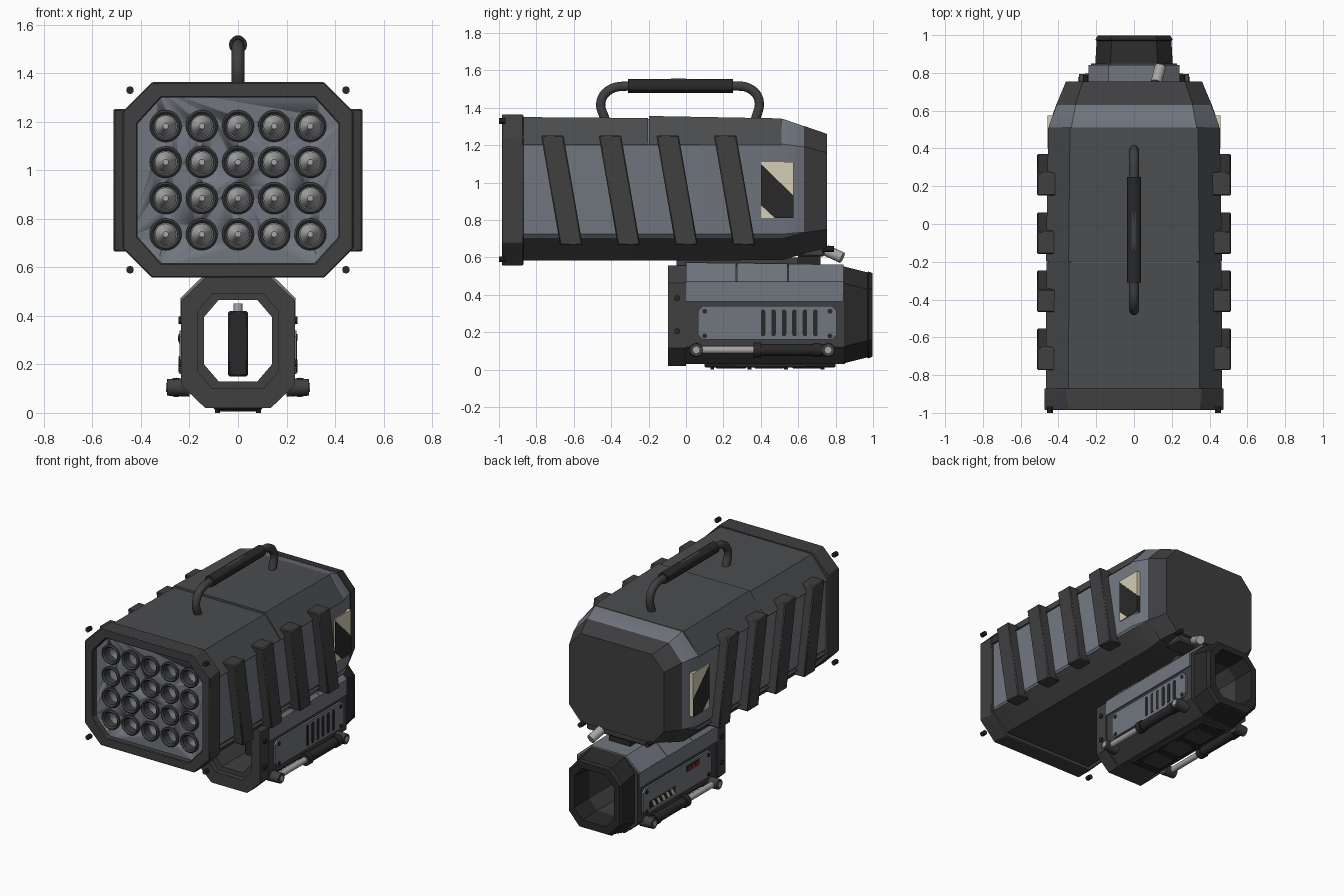
import bpy, bmesh, math
from mathutils import Vector

if "Cube" in bpy.data.objects:
    bpy.data.objects.remove(bpy.data.objects["Cube"])


def material(name, r, g, b):
    m = bpy.data.materials.new(name)
    m.diffuse_color = (r, g, b, 1)
    m.use_nodes = True
    m.node_tree.nodes["Principled BSDF"].inputs["Base Color"].default_value = m.diffuse_color
    return m


DARK = material("dark", .05, .05, .053)
COVER = material("cover", .068, .073, .077)
BLACK = material("black", .022, .022, .023)
GREY = material("grey", .165, .18, .21)
METAL = material("metal", .38, .38, .38)
CREAM = material("cream", .66, .62, .46)
RED = material("red", .4, .03, .03)


def finish(name, bm, mat, bevel=0):
    bmesh.ops.recalc_face_normals(bm, faces=bm.faces)
    me = bpy.data.meshes.new(name)
    bm.to_mesh(me)
    bm.free()
    ob = bpy.data.objects.new(name, me)
    bpy.context.collection.objects.link(ob)
    me.materials.append(mat)
    if bevel:
        b = ob.modifiers.new("bevel", "BEVEL")
        b.width, b.segments = bevel, 1
    return ob


def loft(name, rings, mat, loop=False, bevel=0):
    """Skin matching rings; loop joins last to first, otherwise ends are capped."""
    bm = bmesh.new()
    vs = [[bm.verts.new(p) for p in r] for r in rings]
    n = len(vs[0])
    for a, b in zip(vs, vs[1:] + (vs[:1] if loop else [])):
        for i in range(n):
            bm.faces.new((a[i], a[(i + 1) % n], b[(i + 1) % n], b[i]))
    if not loop:
        bm.faces.new(vs[0])
        bm.faces.new(vs[-1])
    return finish(name, bm, mat, bevel)


def octo(y, hx, z0, z1, cx, cz):
    half = [(hx - cx, z0), (hx, z0 + cz), (hx, z1 - cz), (hx - cx, z1)]
    return [(x, y, z) for x, z in half + [(-x, z) for x, z in half[::-1]]]


def arch(y, hx, zside, ztop, cx, t):
    s = math.copysign(t, ztop - zside)
    half = [(hx - cx - t / 2, ztop - s), (hx - t, zside), (hx, zside), (hx - cx, ztop)]
    order = [half[0], half[1], half[2], half[3]]
    return [(x, y, z) for x, z in order + [(-x, z) for x, z in order[::-1]]]


def prism(name, pts, x0, x1, mat, bevel=0):
    return loft(name, [[(x, y, z) for y, z in pts] for x in (x0, x1)], mat, bevel=bevel)


def box(name, x0, x1, y0, y1, z0, z1, mat, bevel=0):
    return prism(name, [(y0, z0), (y1, z0), (y1, z1), (y0, z1)], x0, x1, mat, bevel)


def rods(name, specs, mat, seg=20):
    """One object holding cones/cylinders (start, end, radius1, radius2)."""
    bm = bmesh.new()
    for p, q, r1, r2 in specs:
        p, q = Vector(p), Vector(q)
        m = (q - p).to_track_quat('Z', 'Y').to_matrix().to_4x4()
        m.translation = (p + q) / 2
        bmesh.ops.create_cone(bm, cap_ends=True, segments=seg, radius1=r1, radius2=r2,
                              depth=(q - p).length, matrix=m)
    return finish(name, bm, mat)


# main housing, with the launch tubes bored into its front face
core = loft("main_housing", [octo(-.945, .455, .59, 1.34, .12, .135), octo(.52, .45, .59, 1.34, .12, .135),
                             octo(.635, .408, .625, 1.30, .10, .11)], GREY)
cells = [((i - 2) * .149, .736 + j * .1487) for i in range(5) for j in range(4)]
cutter = rods("tube_cutter", [((x, -1.1, z), (x, -.66, z), .05, .05) for x, z in cells], GREY)
cutter.hide_render = True
cutter.hide_viewport = False
cutter.display_type = 'WIRE'
cut = core.modifiers.new("bores", "BOOLEAN")
cut.object, cut.operation, cut.solver = cutter, 'DIFFERENCE', 'EXACT'


def circle(x, y, z, r, n=24):
    return [(x + r * math.cos(2 * math.pi * k / n), y, z + r * math.sin(2 * math.pi * k / n)) for k in range(n)]


# tube rims and projectile tips
for x, z in cells:
    loft("tube_rim", [circle(x, -.94, z, .066), circle(x, -.958, z, .066), circle(x, -.965, z, .058),
                      circle(x, -.955, z, .047), circle(x, -.90, z, .047)], DARK, loop=True)
rods("projectile_bodies", [((x, -.66, z), (x, -.75, z), .044, .044) for x, z in cells], GREY)
rods("projectile_tips", [((x, -.75, z), (x, -.82, z), .044, .012) for x, z in cells], METAL)

# front frame and its corner bolts
loft("front_frame", [octo(-.985, .475, .557, 1.363, .12, .12), octo(-.87, .475, .557, 1.363, .12, .12),
                     octo(-.87, .415, .617, 1.30, .10, .11), octo(-.985, .415, .617, 1.30, .10, .11)],
     DARK, loop=True, bevel=.005)
rods("frame_bolts", [((s * .445, -1, z), (s * .445, -.965, z), .016, .016)
                     for s in (1, -1) for z in (.59, 1.33)], BLACK, 10)

# roof covers, belly cover and rear cap
loft("roof_cover_front", [arch(-.87, .467, 1.2, 1.35, .12, .03), arch(-.203, .464, 1.2, 1.345, .12, .03)], COVER)
loft("roof_cover_rear", [arch(-.198, .466, 1.2, 1.356, .12, .03), arch(.51, .454, 1.2, 1.343, .115, .03)], COVER)
loft("belly_cover", [arch(-.87, .462, .70, .583, .12, .03), arch(.51, .454, .70, .585, .12, .03),
                     arch(.635, .411, .735, .62, .10, .03)], DARK)
loft("rear_cap", [octo(.63, .412, .622, 1.303, .10, .11), octo(.755, .36, .65, 1.26, .09, .10)], DARK)

for s in (1, -1):
    # slanted side ribs
    for k in range(4):
        y = -.775 + .308 * k
        prism("side_rib", [(y, 1.253), (y + .12, 1.253), (y + .222, .665), (y + .102, .665)],
              s * .40, s * .513, DARK, .006)
    # hazard plate with a dark diagonal band
    box("hazard_plate", s * .42, s * .457, .40, .575, .81, 1.11, CREAM)
    prism("hazard_band", [(.40, 1.10), (.575, .93), (.575, .81), (.475, .81), (.40, .88)], s * .43, s * .459, BLACK)

# carry handle
cu = bpy.data.curves.new("carry_handle", 'CURVE')
cu.dimensions, cu.bevel_depth, cu.bevel_resolution, cu.use_fill_caps = '3D', .026, 3, True
sp = cu.splines.new('BEZIER')
path = [(-.43, 1.33), (-.455, 1.43), (-.41, 1.495), (-.30, 1.517), (.24, 1.517), (.345, 1.5), (.39, 1.44), (.37, 1.33)]
sp.bezier_points.add(len(path) - 1)
for p, (y, z) in zip(sp.bezier_points, path):
    p.co = (0, y, z)
    p.handle_left_type = p.handle_right_type = 'AUTO'
sp.resolution_u = 6
cu.materials.append(DARK)
bpy.context.collection.objects.link(bpy.data.objects.new("carry_handle", cu))
rods("handle_grip", [((0, -.31, 1.517), (0, .25, 1.517), .038, .038)], BLACK, 12)

# lower unit: hollow sleeve, front collar, rear muzzle
hole = (.14, .13, .465, .06, .07)
loft("lower_sleeve", [octo(-.02, .228, .03, .55, .10, .09), octo(.85, .228, .03, .55, .10, .09),
                      octo(.85, *hole), octo(-.02, *hole)], DARK, loop=True)
loft("lower_collar", [octo(-.095, .235, .02, .557, .10, .095), octo(0, .235, .02, .557, .10, .095),
                      octo(0, *hole), octo(-.06, *hole), octo(-.06, .165, .10, .49, .06, .07),
                      octo(-.095, .165, .10, .49, .06, .07)], DARK, loop=True)
loft("muzzle", [octo(.85, .205, .035, .55, .08, .09), octo(.97, .198, .065, .52, .08, .09),
                octo(.975, .205, .06, .525, .08, .09), octo(.998, .192, .07, .515, .08, .09),
                octo(.998, .15, .12, .475, .06, .07), octo(.85, *hole)], BLACK, loop=True)
for y0, y1, h in ((0, .268, .573), (.272, .543, .57), (.547, .843, .565)):
    loft("lower_top_cover", [arch(y0, .24, .47, h, .105, .02), arch(y1, .24, .47, h - .004, .105, .02)], GREY)
for s in (1, -1):
    box("lower_shoulder", s * .20, s * .238, 0, .843, .365, .472, GREY)

# inner grip
box("inner_grip", -.042, .042, .13, .25, .15, .42, BLACK, .008)
rods("grip_button", [((0, .19, .41), (0, .19, .45), .02, .018)], METAL, 12)


def slot(y, z0, z1, r):
    arc = [math.pi * k / 6 for k in range(7)]
    return ([(y + r * math.cos(a), z1 - r + r * math.sin(a)) for a in arc] +
            [(y - r * math.cos(a), z0 + r - r * math.sin(a)) for a in arc])


c = .025
plate = [(.065 + c, .16), (.805 - c, .16), (.805, .16 + c), (.805, .34 - c),
         (.805 - c, .34), (.065 + c, .34), (.065, .34 - c), (.065, .16 + c)]
for s in (1, -1):
    # side plate with screws
    prism("side_plate", plate, s * .21, s * .241, GREY)
    rods("plate_screws", [((s * .23, y, z), (s * .246, y, z), .013, .013)
                          for y in (.1, .77) for z in (.18, .312)], BLACK, 10)
    rods("collar_screws", [((s * .22, -.047, z), (s * .245, -.047, z), .016, .016)
                           for z in (.205, .382)], BLACK, 10)
    # damper strut
    rods("strut_rod", [((s * .255, .05, .105), (s * .255, .40, .105), .02, .02)], METAL)
    rods("strut_cylinder", [((s * .255, .36, .105), (s * .255, .76, .105), .032, .032),
                            ((s * .255, .36, .105), (s * .255, .40, .105), .04, .04),
                            ((s * .255, .68, .105), (s * .255, .72, .105), .038, .038)], BLACK)
    rods("strut_mounts", [((s * .20, y, .105), (s * .292, y, .105), .038, .034) for y in (.055, .76)], DARK)
    rods("strut_pins", [((s * .28, y, .105), (s * .296, y, .105), .018, .018) for y in (.055, .76)], METAL, 12)

# right vents, left status lights and warning stripes
for k in range(6):
    prism("vent_slot", slot(.412 + k * .056, .178, .322, .012), .23, .244, BLACK)
box("light_panel", -.244, -.23, .20, .34, .285, .325, BLACK)
for k in range(3):
    box("status_light", -.248, -.235, .215 + k * .042, .24 + k * .042, .295, .315, RED)
box("warning_strip", -.243, -.23, .46, .74, .185, .235, BLACK)
for k in range(5):
    y = .47 + k * .05
    prism("warning_stripe", [(y, .188), (y + .025, .188), (y + .05, .232), (y + .025, .232)], -.245, -.235, CREAM)

# underside plate with recess panels and screws
box("bottom_plate", -.10, .10, .10, .80, .012, .04, BLACK, .006)
for k in range(3):
    box("bottom_panel", -.08, .08, .16 + k * .205, .32 + k * .205, .006, .02, DARK, .004)
rods("bottom_screws", [((s * .085, y, 0), (s * .085, y, .02), .01, .01)
                       for s in (1, -1) for y in (.14, .34, .535, .73)], BLACK, 8)

# mount rail, rear hinge and locking pin
box("mount_rail", -.12, .12, -.05, .60, .54, .60, DARK)
box("rear_bracket", -.24, .24, .60, .74, .605, .66, DARK, .008)
box("rear_lug", -.08, .08, .60, .72, .54, .62, BLACK)
rods("bracket_bolts", [((s * .255, .73, .645), (s * .255, .79, .645), .016, .016) for s in (1, -1)], BLACK, 10)
rods("locking_pin", [((.10, .66, .655), (.125, .77, .63), .016, .016),
                     ((.118, .75, .637), (.14, .835, .598), .03, .03)], METAL, 14)

# smooth the round parts, keep hard edges
bpy.ops.object.select_all(action='DESELECT')
for ob in bpy.context.scene.objects:
    if ob.type == 'MESH':
        ob.select_set(True)
        bpy.context.view_layer.objects.active = ob
bpy.ops.object.shade_smooth_by_angle()
